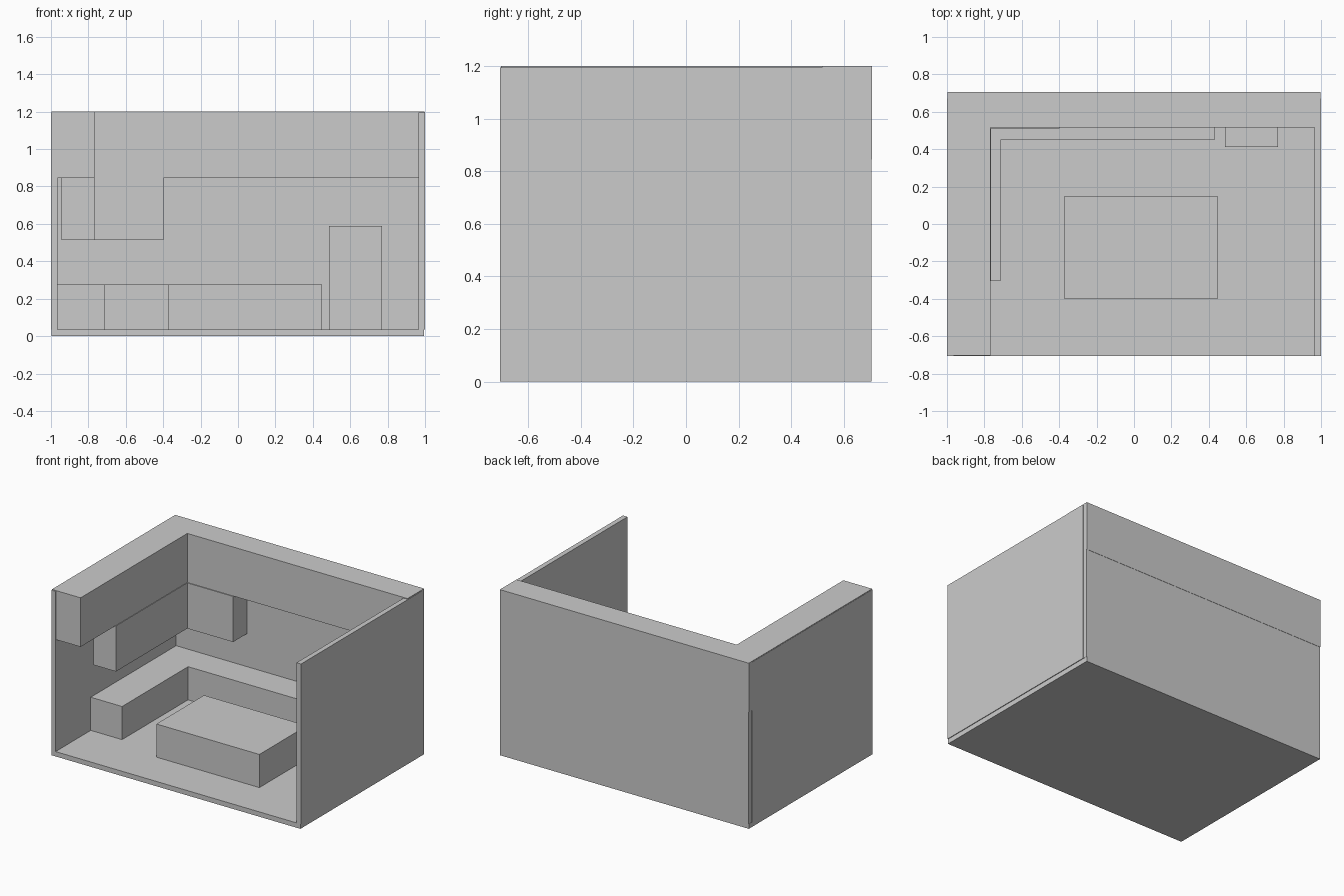
import bpy, bmesh

if "Cube" in bpy.data.objects:
    bpy.data.objects.remove(bpy.data.objects["Cube"])


def prism(name, outline, z0, z1):
    """Extrude a flat floor-plan outline from z0 up to z1."""
    bm = bmesh.new()
    face = bm.faces.new([bm.verts.new((x, y, z0)) for x, y in outline])
    top = bmesh.ops.extrude_face_region(bm, geom=[face])["geom"]
    bmesh.ops.translate(bm, vec=(0, 0, z1 - z0),
                        verts=[v for v in top if isinstance(v, bmesh.types.BMVert)])
    bmesh.ops.recalc_face_normals(bm, faces=bm.faces)
    mesh = bpy.data.meshes.new(name)
    bm.to_mesh(mesh)
    bm.free()
    obj = bpy.data.objects.new(name, mesh)
    bpy.context.collection.objects.link(obj)
    return obj


def box(name, x0, x1, y0, y1, z0, z1):
    return prism(name, [(x0, y0), (x1, y0), (x1, y1), (x0, y1)], z0, z1)


def corner_run(name, left, right, front, back, inner_x, inner_y, z0, z1):
    """L-shaped unit along the left and back walls."""
    return prism(name, [(left, front), (inner_x, front), (inner_x, inner_y),
                        (right, inner_y), (right, back), (left, back)], z0, z1)


FLOOR = 0.035   # floor top
BACK = 0.672    # inner face of back wall
HALF_D = 0.707  # half the room depth

# Room shell
box("floor", -0.997, 0.995, -HALF_D, 0.705, 0, FLOOR)
box("left_wall", -1, -0.966, -HALF_D, BACK, FLOOR, 1.195)
box("right_wall", 0.964, 1, -HALF_D, BACK, FLOOR, 1.195)
box("back_wall", -0.996, 0.996, BACK, 0.705, FLOOR, 1.195)

# Dropped ceiling band above the cabinets
corner_run("soffit", -0.998, 0.996, -0.704, HALF_D, -0.768, 0.517, 0.845, 1.2)

# Cabinets
corner_run("upper_cabinets", -0.945, -0.397, -0.305, BACK, -0.764, 0.511, 0.515, 0.845)
corner_run("base_cabinets", -0.966, 0.43, -0.305, BACK, -0.715, 0.45, FLOOR, 0.275)

# Free-standing units
box("refrigerator", 0.487, 0.77, 0.412, BACK, FLOOR, 0.59)
box("island", -0.375, 0.45, -0.398, 0.147, FLOOR, 0.275)
